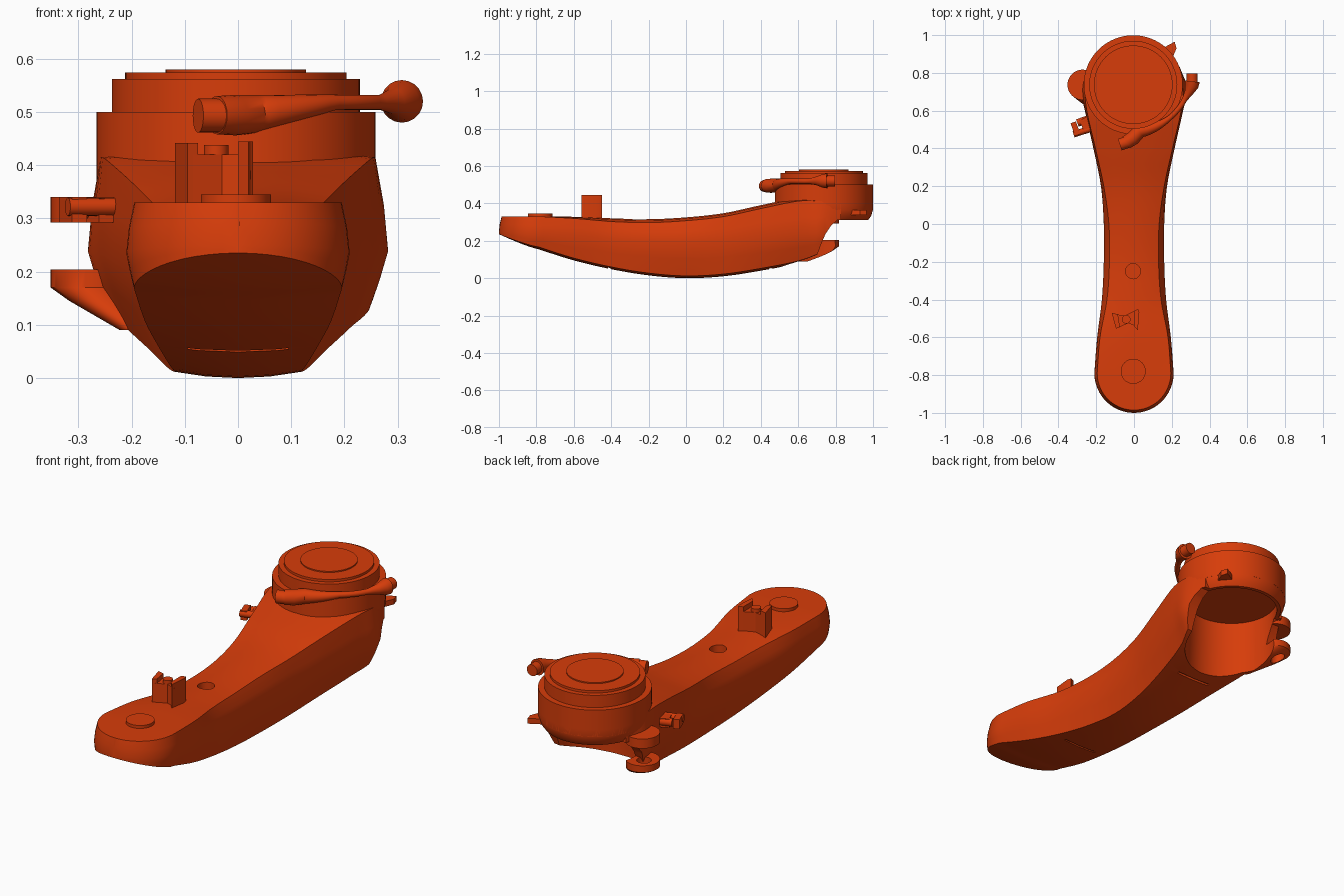
import bpy, bmesh, math
from mathutils import Vector, Matrix

old = bpy.data.objects.get("Cube")
if old:
    bpy.data.objects.remove(old, do_unlink=True)

orange = bpy.data.materials.new("burnt_orange")
orange.use_nodes = True
COLOUR = (0.68, 0.046, 0.003, 1)
orange.diffuse_color = COLOUR
for node in orange.node_tree.nodes:
    if node.type == 'BSDF_PRINCIPLED':
        node.inputs["Base Color"].default_value = COLOUR

HX, HY = -0.004, 0.737      # head axis


def make(name, bm):
    bmesh.ops.recalc_face_normals(bm, faces=bm.faces)
    mesh = bpy.data.meshes.new(name)
    bm.to_mesh(mesh)
    bm.free()
    mesh.materials.append(orange)
    ob = bpy.data.objects.new(name, mesh)
    bpy.context.collection.objects.link(ob)
    return ob


def loft(name, rings):
    """Skin a list of closed rings and cap both ends."""
    bm = bmesh.new()
    rows = [[bm.verts.new(p) for p in ring] for ring in rings]
    n = len(rows[0])
    for a, b in zip(rows, rows[1:]):
        for i in range(n):
            j = (i + 1) % n
            bm.faces.new((a[i], a[j], b[j], b[i]))
    bm.faces.new(rows[0])
    bm.faces.new(rows[-1])
    return make(name, bm)


def circle(x, y, z, r, n=64):
    return [(x + r * math.cos(math.tau * i / n), y + r * math.sin(math.tau * i / n), z)
            for i in range(n)]


def cyl(name, x, y, r, z0, z1, n=64):
    return loft(name, [circle(x, y, z0, r, n), circle(x, y, z1, r, n)])


def prism(name, outline, z0, z1):
    return loft(name, [[(x, y, z) for x, y in outline] for z in (z0, z1)])


def box(name, centre, size, turn=0):
    bm = bmesh.new()
    bmesh.ops.create_cube(bm, size=1, matrix=Matrix.Translation(centre)
                          @ Matrix.Rotation(math.radians(turn), 4, 'Z')
                          @ Matrix.Diagonal((*size, 1)))
    return make(name, bm)


def cut(ob, *cutters):
    """Subtract the cutters and bake the result."""
    for c in cutters:
        c.hide_render = True
        m = ob.modifiers.new("cut", 'BOOLEAN')
        m.operation, m.solver, m.object = 'DIFFERENCE', 'EXACT', c
    dg = bpy.context.evaluated_depsgraph_get()
    mesh = bpy.data.meshes.new_from_object(ob.evaluated_get(dg))
    ob.modifiers.clear()
    ob.data = mesh


def tube(name, path, radii, n=20):
    """Round tube through points with a radius at each."""
    pts, rings = [Vector(p) for p in path], []
    for i, p in enumerate(pts):
        t = (pts[min(i + 1, len(pts) - 1)] - pts[max(i - 1, 0)]).normalized()
        side = t.cross(Vector((0, 0, 1))).normalized()
        up = side.cross(t)
        rings.append([p + radii[i] * (side * math.cos(math.tau * k / n)
                                      + up * math.sin(math.tau * k / n)) for k in range(n)])
    return loft(name, rings)


# --- Arm body: stations of y, top, bottom, top width, widest, bottom width, widest height
stations = [
    (-.79, .33, .155, .195, .21, .195, .235),
    (-.6, .328, .095, .18, .195, .175, .225),
    (-.4, .32, .048, .143, .17, .15, .21),
    (-.2, .315, .015, .13, .16, .13, .2),
    (0, .325, .0, .133, .16, .12, .195),
    (.2, .347, .01, .16, .175, .135, .2),
    (.4, .39, .04, .204, .215, .165, .215),
    (.6, .43, .08, .25, .26, .208, .235),
    (.72, .43, .125, .258, .282, .25, .24),
    (.83, .43, .19, .241, .243, .23, .27),
]


def spline(rows, steps=5):
    out = []
    for i in range(len(rows) - 1):
        a, b, c, d = (rows[min(max(k, 0), len(rows) - 1)] for k in range(i - 1, i + 3))
        for s in range(steps):
            t = s / steps
            out.append([q + t / 2 * (r - p + t * (2 * p - 5 * q + 4 * r - s4
                        + t * (3 * (q - r) + s4 - p))) for p, q, r, s4 in zip(a, b, c, d)])
    return out + [rows[-1]]


def section(y, zt, zb, wt, wm, wb, zm, k=1.0, dy=0.0, lift=.012):
    """Half outline from top to bottom, mirrored; k and dy shape the round nose."""
    edge = zt - .018 * min(1, max(0, (y + .79) / .4))
    base = min(zb + lift, zm)
    half = [(0, zt, .93), (wt * .6, (2 * zt + edge) / 3, .93), (wt, edge, .93),
            ((wt + 2 * wm) / 3, (edge + zm) / 2, .98), (wm, zm, 1),
            ((wm * 1.2 + wb) / 2.2, (zm + base) / 2, 1), (wb, base, 1),
            (wb * .5, zb + lift / 4, 1), (0, zb, 1)]
    full = half + [(-x, z, f) for x, z, f in half[-2:0:-1]]
    return [(x * k, y + dy * f, z) for x, z, f in full]


nose = []
for i in range(12):
    a = math.pi / 2 * (1 - i / 12) * .99
    reach = math.sin(a)
    y, zt, zb, wt, wm, wb, zm = stations[0]
    nose.append(section(y, zt, zb + .08 * reach ** 1.2, wt, wm, wb + .014 * reach,
                        zm + .015 * reach, math.cos(a), -.21 * reach, .012 * (1 - reach)))
body = loft("arm_body", nose + [section(*row) for row in spline(stations)])

# Cutters: clamp bore, curved rear end, pin hole, underside slots
bore = loft("bore_cutter", [circle(HX, HY, -.1, .228), circle(HX, HY, .1, .228),
                            circle(HX, HY, .37, .218)])
rear = loft("rear_cutter", [[(x, .69, -.1), (x, .7, .12), (x, .72, .175), (x, .745, .235),
                             (x, .775, .28), (x, .81, .312), (x, 1.2, .312), (x, 1.2, -.1)]
                            for x in (-.5, .5)])
pin = cyl("pin_hole_cutter", -.005, -.25, .04, .27, .5, 32)
slots = [box("slot_cutter", (0, y, .035), (.19, .012, .05)) for y in (-.41, .45)]
cut(body, bore, rear, pin, *slots)

# --- Head: stacked discs, and a hollow tapered lip beneath
lip = loft("head_lip", [circle(HX, HY, .312, .238, 96), circle(HX, HY, .335, .254, 96),
                        circle(HX, HY, .365, .262, 96), circle(HX, HY, .4, .262, 96)])
cut(lip, bore)
head = [cyl(n, HX, HY, r, a, b, 96) for n, r, a, b in (
    ("head_ring", .262, .364, .5), ("head_drum", .233, .49, .562),
    ("head_cap", .208, .55, .574), ("head_button", .132, .56, .58))]

# --- Hinge ears on the right side
EX, EY = -.272, .737
lower = loft("lower_ear", [circle(EX + .1, EY - .11, .09, .05), circle(EX + .03, EY - .03, .145, .075),
                           circle(EX, EY, .17, .08), circle(EX, EY, .204, .08)])
upper = cyl("upper_ear", EX, EY, .08, .292, .34)
eye = cyl("eye_cutter", EX - .015, EY + .01, .034, .1, .25, 32)
cut(lower, bore, eye)
cut(upper, bore)

# --- Small side latch in front of the ears
latch = [box("latch_base", (-.235, .535, .315), (.09, .07, .045), 25),
         tube("latch_prong_front", [(-.32, .475, .322), (-.21, .51, .322)], [.017] * 2),
         tube("latch_prong_back", [(-.3, .535, .318), (-.2, .57, .318)], [.02] * 2),
         box("latch_plate", (-.31, .505, .316), (.03, .07, .048), 20)]

# --- Rear catch under the ring
catch = prism("rear_catch", [(.13, .9), (.16, .935), (.215, .965), (.225, .93), (.2, .87)],
              .338, .365)

# --- Quick lever hugging the drum, flaring to a blunt grip
path, radii = [(-.04, .432, .494), (-.005, .455, .494)], [.036, .038]
for i in range(15):
    t = i / 14
    a = math.radians(-82 + 66 * t)
    r = .248 + .035 * t * t
    path.append((HX + r * math.cos(a), HY + r * math.sin(a), .496 + .022 * min(1, t * 1.8)))
    radii.append(.036 - .022 * min(1, t * 1.7))
path += [(.292, .7, .52), (.305, .73, .52), (.308, .755, .52)]
radii += [.024, .036, .04]
lever = tube("lever_arm", path, radii)
barrel = tube("lever_barrel", [(-.075, .42, .493), (-.03, .435, .493)], [.032] * 2)
grip_end = tube("lever_grip_end", [(.308, .74, .52), (.308, .797, .52)], [.029] * 2)

# --- Fixtures on top of the arm
pad = cyl("front_pad", -.004, -.78, .066, .32, .345, 48)
clip = prism("clip_web", [(-.112, -.475), (-.05, -.485), (.012, -.455), (.022, -.545),
                          (-.03, -.525), (-.085, -.55)], .3, .42)
fins = [prism("clip_fin_right", [(-.118, -.47), (-.085, -.478), (-.075, -.545), (-.095, -.555)],
              .3, .442),
        prism("clip_fin_left", [(0, -.46), (.022, -.45), (.028, -.47), (.02, -.56), (0, -.54)],
              .3, .445)]
boss = cyl("clip_boss", -.041, -.505, .023, .3, .438, 24)

# Remove the cutters and shade everything smooth with sharp edges kept
for ob in list(bpy.data.objects):
    if "cutter" in ob.name:
        bpy.data.objects.remove(ob, do_unlink=True)
bpy.ops.object.select_all(action='DESELECT')
for ob in bpy.context.collection.objects:
    if ob.type == 'MESH':
        ob.select_set(True)
        bpy.context.view_layer.objects.active = ob
bpy.ops.object.shade_smooth_by_angle(angle=math.radians(32))
